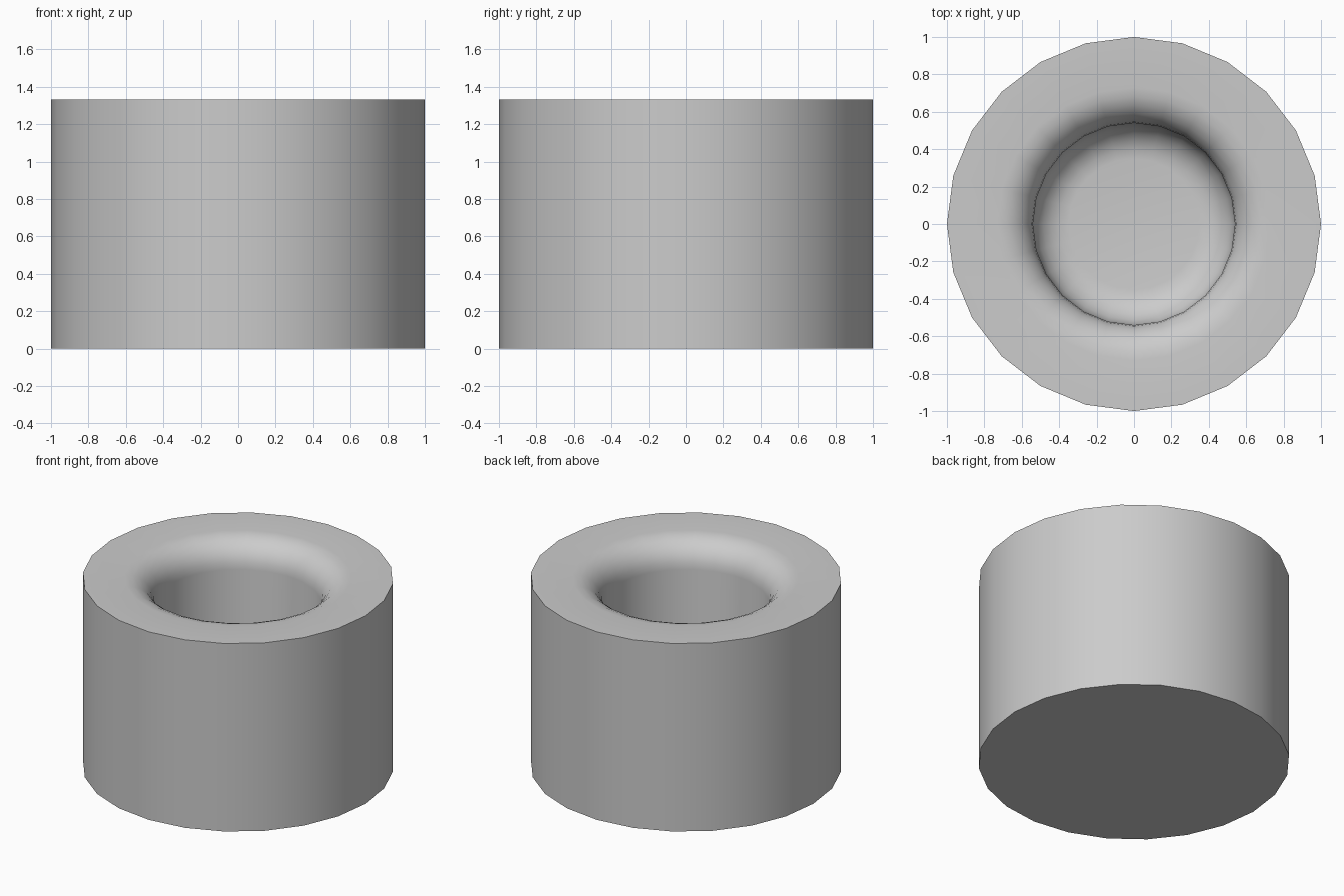
import bpy, bmesh, math

if "Cube" in bpy.data.objects:
    bpy.data.objects.remove(bpy.data.objects["Cube"])

SIDES = 24
HEIGHT = 1.333
FLOOR = 0.30      # height of the cavity floor
BORE = 0.54       # radius of the hole
FILLET = 0.19     # rounding at the lip and at the cavity floor
STEPS = 6


def arc(cr, cz, start, end):
    """Quarter-round profile points (radius, height)."""
    pts = []
    for i in range(STEPS + 1):
        a = math.radians(start + (end - start) * i / STEPS)
        pts.append((cr + FILLET * math.cos(a), cz + FILLET * math.sin(a)))
    return pts


# Profile: outer wall, rounded lip, bore, rounded cavity floor
profile = [(1.0, 0.0), (1.0, HEIGHT)]
profile += arc(BORE + FILLET, HEIGHT - FILLET, 90, 180)
profile += arc(BORE - FILLET, FLOOR + FILLET, 0, -90)

# Turn the profile into rings and bridge them
bm = bmesh.new()
rings = []
for r, z in profile:
    rings.append([bm.verts.new((r * math.cos(2 * math.pi * k / SIDES),
                                r * math.sin(2 * math.pi * k / SIDES), z))
                  for k in range(SIDES)])
for a, b in zip(rings, rings[1:]):
    for k in range(SIDES):
        n = (k + 1) % SIDES
        bm.faces.new((a[k], a[n], b[n], b[k]))

# Underside and cavity floor
bm.faces.new(rings[0][::-1])
bm.faces.new(rings[-1])
bmesh.ops.recalc_face_normals(bm, faces=bm.faces)

mesh = bpy.data.meshes.new("round_cup")
bm.to_mesh(mesh)
bm.free()
cup = bpy.data.objects.new("round_cup", mesh)
bpy.context.collection.objects.link(cup)

# Smooth walls, crisp outer edges
bpy.context.view_layer.objects.active = cup
cup.select_set(True)
bpy.ops.object.shade_smooth_by_angle(angle=math.radians(35))
